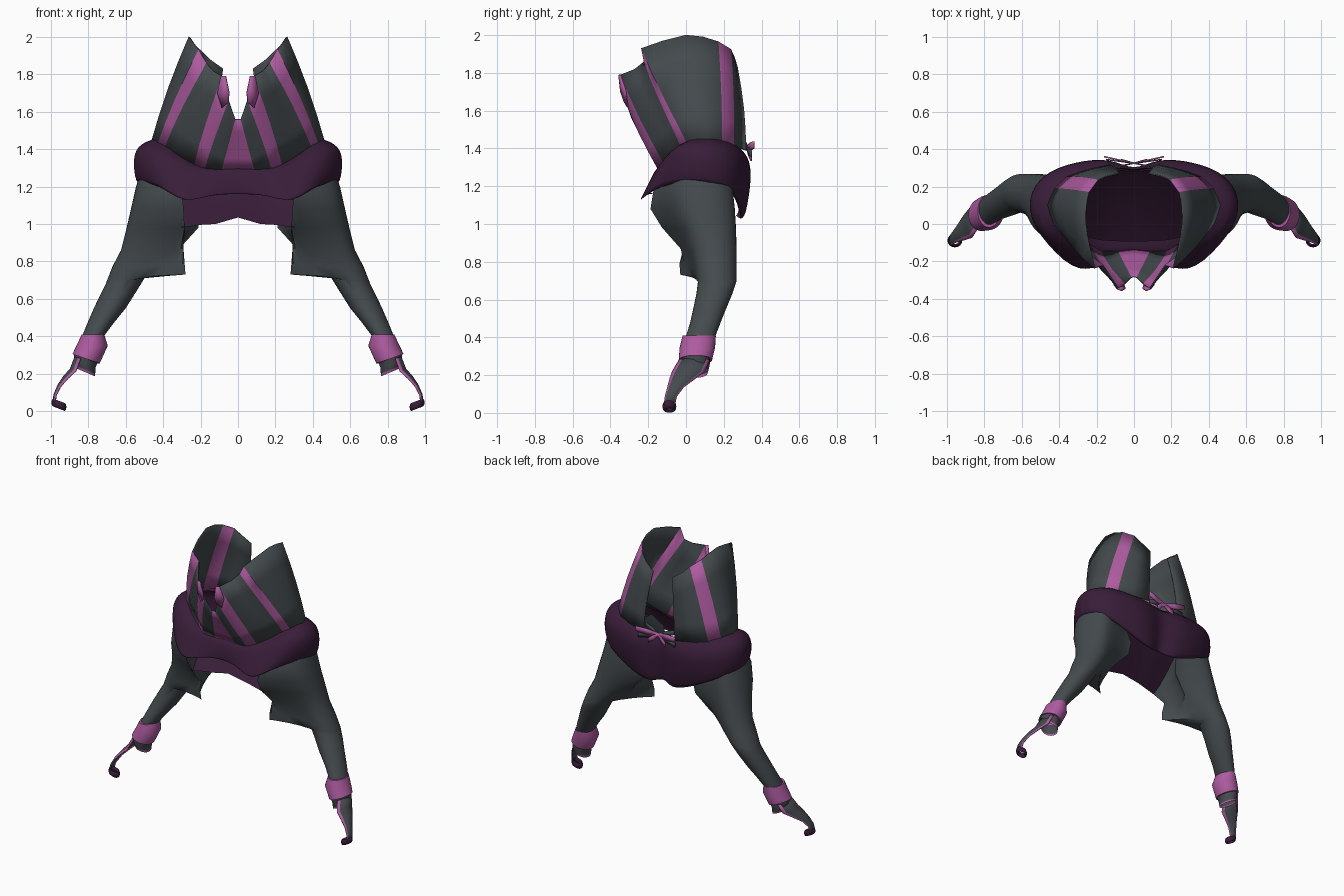
import bpy, math
from mathutils import Vector

cube = bpy.data.objects.get("Cube")
if cube:
    bpy.data.objects.remove(cube)


def material(name, rgb):
    m = bpy.data.materials.new(name)
    m.use_nodes = True
    m.diffuse_color = (*rgb, 1)
    bsdf = m.node_tree.nodes["Principled BSDF"]
    bsdf.inputs["Base Color"].default_value = (*rgb, 1)
    bsdf.inputs["Roughness"].default_value = 0.8
    return m


MATS = [material("slate grey", (0.058, 0.069, 0.075)),
        material("orchid pink", (0.42, 0.105, 0.35)),
        material("dark plum", (0.041, 0.0125, 0.041))]
GREY, PINK, PLUM = range(3)


def sheet(name, rows, colour, closed=False, subdiv=0, thick=0.0):
    """Skin a grid of points; colour(row, column) picks the material. Mirrored in x."""
    n = len(rows[0])
    verts = [tuple(p) for r in rows for p in r]
    faces, idx = [], []
    for i in range(len(rows) - 1):
        for j in range(n if closed else n - 1):
            k = (j + 1) % n
            faces.append((i * n + j, i * n + k, (i + 1) * n + k, (i + 1) * n + j))
            idx.append(colour(i, j))
    me = bpy.data.meshes.new(name)
    me.from_pydata(verts, [], faces)
    for m in MATS:
        me.materials.append(m)
    for f, c in zip(me.polygons, idx):
        f.material_index = c
    ob = bpy.data.objects.new(name, me)
    bpy.context.collection.objects.link(ob)
    bpy.ops.object.select_all(action='DESELECT')
    ob.select_set(True)
    bpy.context.view_layer.objects.active = ob
    bpy.ops.object.shade_smooth_by_angle(angle=math.radians(50))
    mir = ob.modifiers.new("mirror", 'MIRROR')
    mir.use_clip = True
    if subdiv:
        sub = ob.modifiers.new("smooth", 'SUBSURF')
        sub.levels = sub.render_levels = subdiv
    if thick:
        sol = ob.modifiers.new("thickness", 'SOLIDIFY')
        sol.thickness = thick
        sol.offset = 0


def ring(x, y, z, rx, ry, tilt=0.0, tips=(), n=32):
    """Ellipse round a limb; tilt raises the outer side, each tip pulls out a pointed corner."""
    pts = []
    for k in range(n):
        a = math.tau * k / n
        c, s = math.cos(a), math.sin(a)
        p = Vector((x + rx * c, y + ry * s, z + tilt * c))
        for tx, ty, tz in tips:
            aim = math.atan2(ty - y, tx - x)
            p = p.lerp(Vector((tx, ty, tz)), max(0, math.cos(a - aim)) ** 4)
        pts.append(p)
    return pts


# Tall split collar: (bottom, top) of each seam from front centre to back
seams = [
    ((0, -.13, 1.28), (0, -.28, 1.56)),
    ((.09, -.14, 1.28), (.015, -.285, 1.56)),
    ((.175, -.15, 1.30), (.05, -.32, 1.66)),
    ((.235, -.11, 1.31), (.085, -.345, 1.79)),
    ((.34, -.06, 1.37), (.135, -.27, 1.82)),
    ((.39, -.025, 1.41), (.168, -.22, 1.86)),
    ((.43, .01, 1.42), (.21, -.235, 1.93)),
    ((.445, .05, 1.44), (.24, -.12, 1.97)),
    ((.46, .10, 1.44), (.26, 0, 2.0)),
    ((.45, .14, 1.43), (.258, .09, 1.99)),
    ((.425, .19, 1.42), (.243, .17, 1.965)),
    ((.36, .25, 1.41), (.195, .235, 1.925)),
    ((.26, .285, 1.40), (.15, .255, 1.88)),
    ((.13, .315, 1.39), (.08, .27, 1.83)),
]
rows = []
for t in (0, .25, .5, .75, 1):
    row = []
    for b, top in seams:
        p = Vector(b).lerp(Vector(top), t)
        if b[0] > .1:
            out = Vector((p.x, p.y - .05, 0)).normalized()
            p += out * 0.012 * math.sin(math.pi * t)
        row.append(p)
    rows.append(row)
sheet("collar", rows, lambda i, j: PINK if j in (0, 2, 5, 10) else GREY, thick=0.008)

# Leaf shaped edging at the front tips of the collar
sheet("collar_tip",
      [[(.052, -.328, 1.65), (.085, -.31, 1.62)],
       [(.046, -.345, 1.70), (.11, -.32, 1.70)],
       [(.065, -.355, 1.79), (.09, -.345, 1.79)]], lambda i, j: PINK, thick=0.008)

# Puffy shoulder cape: top edge, bulge and bottom edge going from front to back
cape = [
    ((0, -.09, 1.31), (0, -.18, 1.24), (0, -.18, 1.15)),
    ((.16, -.09, 1.31), (.18, -.19, 1.24), (.15, -.22, 1.15)),
    ((.25, -.07, 1.34), (.33, -.18, 1.25), (.31, -.27, 1.10)),
    ((.37, -.01, 1.44), (.49, -.10, 1.36), (.44, -.15, 1.21)),
    ((.43, .08, 1.47), (.595, .08, 1.36), (.585, .08, 1.22)),
    ((.38, .19, 1.46), (.52, .27, 1.34), (.50, .27, 1.18)),
    ((.26, .26, 1.43), (.32, .345, 1.27), (.27, .31, 1.06)),
    ((.10, .29, 1.40), (.12, .36, 1.24), (.09, .325, 1.01)),
    ((0, .28, 1.37), (0, .28, 1.22), (0, .25, 1.05)),
]
rows = [[], [], [], [], []]
for top, mid, low in cape:
    t, m, l = Vector(top), Vector(mid), Vector(low)
    centre = (t + l) / 2
    rows[0].append(t)
    rows[1].append(t.lerp(m, .6) + (m - centre) * .25 + Vector((0, 0, .03)))
    rows[2].append(m)
    rows[3].append(l)
    rows[4].append(l + (centre - m) * .5 + Vector((0, 0, .02)))
sheet("shoulder_cape", rows, lambda i, j: PLUM, subdiv=2)

# Lining sloping from the back of the neck down to the front hem, with soft folds
sheet("waist_lining",
      [[(0, .29, 1.37), (.06, .30, 1.38), (.13, .29, 1.38), (.24, .25, 1.38)],
       [(0, .13, 1.20), (.09, .13, 1.18), (.19, .13, 1.20), (.33, .13, 1.22)],
       [(0, -.12, 1.035), (.12, -.10, 1.0), (.21, -.12, .995), (.30, -.13, .98)]],
      lambda i, j: PLUM)

# Sleeve: wide at the shoulder with hanging inner corners, then narrow to the wrist
sheet("sleeve", [
    ring(.42, .09, 1.31, .09, .13, 0, [(.34, -.08, 1.31)]),
    ring(.43, .08, 1.20, .115, .17, 0, [(.30, -.17, 1.20), (.25, .20, 1.20)]),
    ring(.45, .095, 1.08, .122, .165, 0, [(.29, -.19, 1.08), (.20, .21, 1.08)]),
    ring(.475, .125, .98, .12, .14, 0, [(.285, -.13, .98), (.21, .20, .98)]),
    ring(.51, .15, .86, .115, .118, 0, [(.285, -.05, .87), (.32, .17, .86)]),
    ring(.56, .16, .77, .112, .108, 0, [(.285, -.035, .79)]),
    ring(.595, .165, .71, .108, .103, -.02, [(.28, -.03, .73)]),
    ring(.603, .165, .695, .106, .102, -.02),
    ring(.64, .15, .63, .097, .095, -.01),
    ring(.685, .125, .55, .085, .087),
    ring(.735, .10, .47, .07, .08),
    ring(.775, .075, .40, .058, .078),
], lambda i, j: GREY, closed=True)

# Wrist band
sheet("wrist_band", [
    ring(.772, .075, .41, .052, .078),
    ring(.775, .07, .41, .06, .088),
    ring(.782, .06, .345, .086, .094, -.005),
    ring(.812, .05, .28, .073, .088, .025),
    ring(.812, .05, .28, .063, .078, .025),
], lambda i, j: PINK, closed=True)

# Open glove below the band, with a pink hem
sheet("glove_wrist", [
    ring(.808, .05, .30, .066, .08, .02),
    ring(.82, .05, .25, .058, .075, .02),
    ring(.818, .05, .222, .055, .068, .022),
    ring(.816, .05, .208, .052, .063, .022),
], lambda i, j: PINK if i == 2 else GREY, closed=True)

# Back of the hand: a tapering curved plate with pink edging
spine = [(.87, .045, .29, .08), (.895, .012, .225, .085), (.93, -.02, .185, .066),
         (.96, -.055, .14, .042), (.982, -.08, .09, .03), (.988, -.088, .045, .028)]
rows = []
for x, y, z, w in spine:
    rows.append([(x - .35 * w * u * u, y + w * u, z - .1 * w * abs(u))
                 for u in (-1, -.78, -.4, 0, .4, .78, 1)])
sheet("hand_back", rows, lambda i, j: PINK if j in (0, 5) else GREY, thick=0.008)

# Finger loop
rows = []
for k in range(17):
    a = math.tau * k / 16
    centre = Vector((.957 + .031 * math.cos(a), -.088 + .028 * math.sin(a),
                     .034 + .012 * math.cos(a)))
    out = Vector((math.cos(a), math.sin(a), 0))
    rows.append([centre + out * .009 * math.cos(b) + Vector((0, 0, .021 * math.sin(b)))
                 for b in (math.tau * q / 8 for q in range(8))])
sheet("finger_loop", rows, lambda i, j: PLUM, closed=True)

# Ribbon bow at the back of the neck: each strip runs out from the knot
for name, end, width, tint in (("bow_upper", (.16, .36, 1.42), .022, PINK),
                               ("bow_lower", (.15, .345, 1.37), .018, GREY),
                               ("bow_inner", (.12, .30, 1.44), .02, GREY),
                               ("bow_tail", (.07, .345, 1.35), .02, PINK)):
    knot, tail = Vector((0, .325, 1.40)), Vector(end)
    lift = Vector((0, 0, width))
    mid = knot.lerp(tail, .5)
    sheet(name, [[knot - lift * .6, mid - lift, tail - lift * .8],
                 [knot + lift * .6, mid + lift, tail + lift * .8]],
          lambda i, j: tint, thick=0.008)
